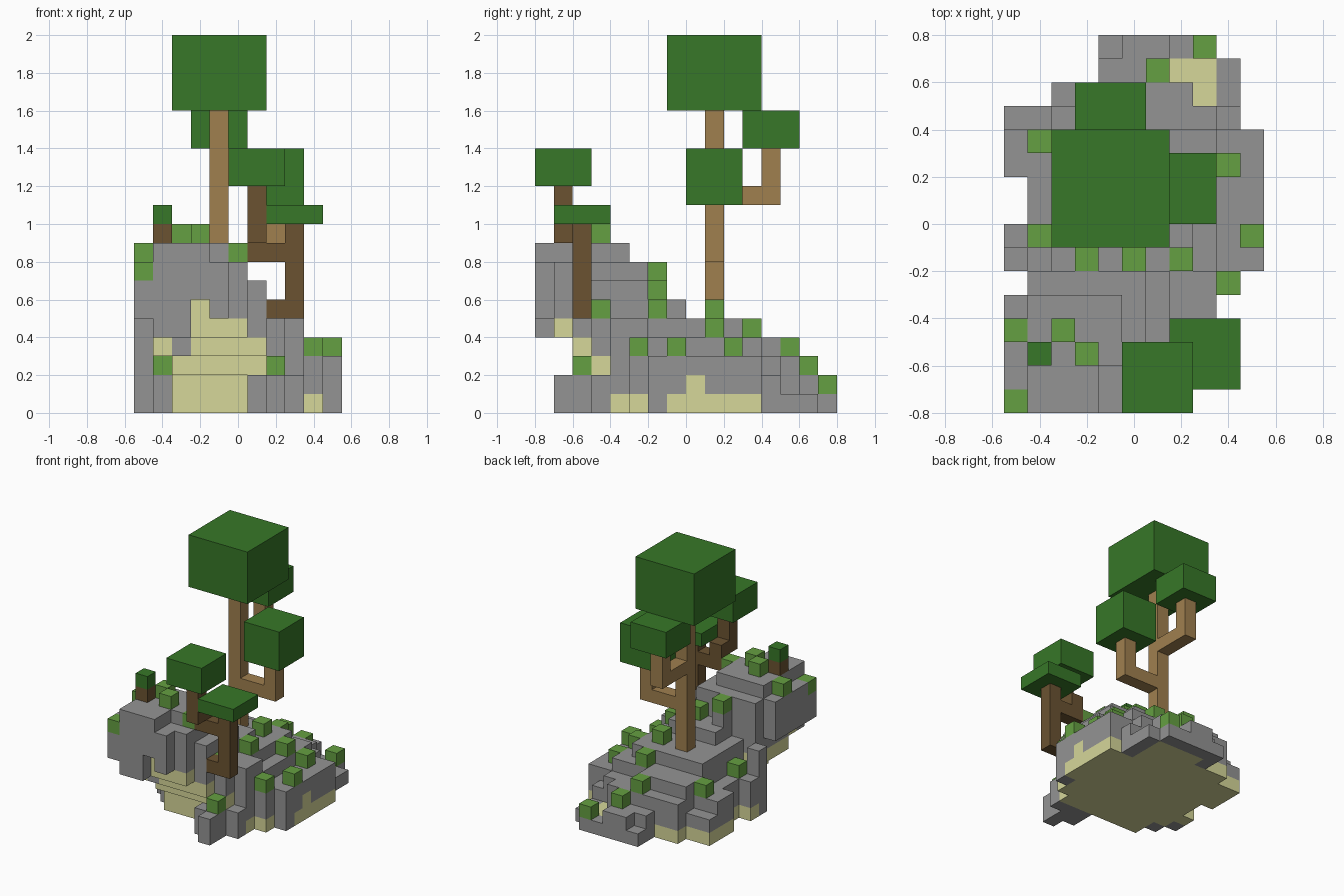
import bpy
import bmesh
from mathutils import Vector

if "Cube" in bpy.data.objects:
    bpy.data.objects.remove(bpy.data.objects["Cube"], do_unlink=True)

UNIT = 0.1
ORIGIN = Vector((-0.55, -0.8, 0))


def make_material(name, colour):
    mat = bpy.data.materials.new(name)
    mat.use_nodes = True
    mat.diffuse_color = (*colour, 1)
    shader = next(n for n in mat.node_tree.nodes if n.type == "BSDF_PRINCIPLED")
    shader.inputs["Base Color"].default_value = (*colour, 1)
    shader.inputs["Roughness"].default_value = 0.9
    return mat


rock = make_material("rock grey", (0.295, 0.295, 0.295))
sand = make_material("pale sand", (0.67, 0.68, 0.32))
moss = make_material("moss green", (0.13, 0.35, 0.054))
leaf = make_material("leaf green", (0.038, 0.185, 0.021))
light_bark = make_material("light bark", (0.35, 0.215, 0.078))
dark_bark = make_material("dark bark", (0.145, 0.086, 0.031))


def add_object(name, bm, materials):
    mesh = bpy.data.meshes.new(name)
    bm.to_mesh(mesh)
    bm.free()
    for mat in materials:
        mesh.materials.append(mat)
    obj = bpy.data.objects.new(name, mesh)
    bpy.context.collection.objects.link(obj)
    return obj


def add_box(name, mat, x, y, z):
    """Box spanning (start, end) block ranges on each axis."""
    bm = bmesh.new()
    bmesh.ops.create_cube(bm, size=1)
    low, high = (Vector(corner) for corner in zip(x, y, z))
    for v in bm.verts:
        v.co = ORIGIN + UNIT * ((low + high) / 2 + v.co * (high - low))
    return add_object(name, bm, [mat])


def add_blocks(name, cells, materials):
    """Outer skin of a set of unit blocks, with flat areas merged."""
    bm = bmesh.new()
    corners = {}
    for cell, index in cells.items():
        for axis in range(3):
            for side in (-1, 1):
                step = Vector((0, 0, 0))
                step[axis] = side
                if tuple(int(c) for c in Vector(cell) + step) in cells:
                    continue
                u, w = Vector((0, 0, 0)), Vector((0, 0, 0))
                u[(axis + 1) % 3] = side
                w[(axis + 2) % 3] = 1
                middle = Vector(cell) + Vector((1, 1, 1)) / 2 + step / 2
                loop = []
                for a, b in ((-1, -1), (1, -1), (1, 1), (-1, 1)):
                    point = middle + (a * u + b * w) / 2
                    key = tuple(round(c) for c in point)
                    if key not in corners:
                        corners[key] = bm.verts.new(ORIGIN + UNIT * Vector(key))
                    loop.append(corners[key])
                face = bm.faces.get(loop) or bm.faces.new(loop)
                face.material_index = index
    bmesh.ops.dissolve_limit(bm, angle_limit=0.01, verts=bm.verts[:],
                             edges=bm.edges[:], delimit={"MATERIAL"})
    bmesh.ops.triangulate(bm, faces=[f for f in bm.faces if len(f.verts) > 4])
    return add_object(name, bm, materials)


# Island outline per row, ridge height along y, and slope limits across x
row_start = (0, 0, 0, 0, 0, 1, 0, 0, 1, 1, 0, 0, 0, 2, 4, 4)
row_end = (5, 6, 7, 8, 9, 10, 11, 11, 11, 11, 11, 11, 10, 10, 10, 9)
ridge = (9, 9, 9, 9, 9, 8, 7, 6, 5, 5, 5, 4, 4, 3, 2, 1)
cliff_limit = (8, 9, 9, 9, 9, 8, 7, 5, 5, 3, 3)
slope_limit = (3, 3, 5, 7, 6, 6, 6, 5, 4, 3, 3)
lip_floor = (5, 4, 4, 6, 5)

# Single columns that break the regular slope
uneven = {(0, 0): 7, (4, 0): 8, (4, 1): 8, (0, 6): 5,
          (0, 12): 2, (1, 12): 2, (6, 12): 3, (7, 12): 3, (8, 12): 3,
          (9, 12): 2, (8, 13): 1, (9, 13): 1, (7, 14): 1, (8, 14): 1,
          (9, 14): 1, (5, 15): 2, (6, 15): 2}


def in_outline(i, j):
    return 0 <= j < len(ridge) and row_start[j] <= i < row_end[j]


def top_height(i, j):
    limit = cliff_limit if j < 6 else slope_limit
    return uneven.get((i, j), min(ridge[j], limit[i]))


def under_height(i, j):
    """Underside of the rock, rising towards the front and left overhang."""
    if j == 0:
        return lip_floor[i]
    if i == 0 and j < 5:
        return 5
    if i == 1 and 2 <= j < 6:
        return 3
    return max(0, 5 - j) if j < 4 else 0


def is_sand(i, j, k):
    if j == 0 or i == 0 and j < 5 or i == 2 and j < 3:
        return False
    if j < 4 or i == 1 and j < 6:
        return k <= under_height(i, j) or (i == 3 and j == 1 and k == 5)
    if j < 6 and 2 <= i <= 5:
        return k < 3
    if (i, j, k) == (10, 8, 1):
        return True
    if k > 0:
        return False
    # Sandy floor inside, with rock reaching the ground along the back rim
    interior = all(in_outline(i + a, j + b)
                   for a, b in ((1, 0), (-1, 0), (0, 1), (0, -1)))
    return interior or j != 6 and j <= (13 if i < 6 else 11)


# Rocky island with overhanging front cliff
island = {}
for j in range(len(ridge)):
    for i in range(row_start[j], row_end[j]):
        for k in range(under_height(i, j), top_height(i, j)):
            island[i, j, k] = int(is_sand(i, j, k))

# Low boulders beneath the overhang, two of them topped with moss
for i, j in ((7, 1), (6, 2), (7, 2), (6, 3), (7, 3), (8, 3), (1, 5)):
    for k in range(2):
        island[i, j, k] = 0
for tuft in ((7, 2, 2), (1, 5, 2)):
    island[tuft] = 2

add_blocks("rocky_island", island, [rock, sand, moss])

# Moss tufts sitting on the rock surface
tufts = ((8, 15), (6, 14), (5, 13), (1, 11), (9, 10), (10, 7), (9, 5),
         (7, 6), (5, 6), (3, 6), (1, 7), (0, 3), (2, 3), (3, 2), (0, 0),
         (5, 2), (7, 3), (8, 9), (6, 9), (6, 11))
for i, j in tufts:
    k = top_height(i, j)
    add_box("moss_tuft", moss, (i, i + 1), (j, j + 1), (k, k + 1))

# Tall tree
add_box("tall_trunk", light_bark, (4, 5), (9, 10), (5, 16))
add_box("tall_crown", leaf, (2, 7), (7, 12), (16, 20))
add_box("back_branch", light_bark, (4, 5), (10, 13), (11, 12))
add_box("back_branch_upright", light_bark, (4, 5), (12, 13), (12, 14))
add_box("back_crown", leaf, (3, 6), (11, 14), (14, 16))
add_box("side_branch", light_bark, (5, 8), (9, 10), (8, 9))
add_box("side_branch_upright", light_bark, (7, 8), (9, 10), (9, 11))
add_box("side_crown", leaf, (6, 9), (8, 11), (11, 14))

# Cliff tree growing out of the rock face
add_box("cliff_tree_root", dark_bark, (7, 9), (2, 3), (5, 6))
add_box("cliff_tree_trunk", dark_bark, (8, 9), (2, 3), (6, 10))
add_box("cliff_tree_arm", dark_bark, (6, 8), (2, 3), (8, 9))
add_box("cliff_tree_elbow", dark_bark, (6, 7), (1, 3), (9, 10))
add_box("cliff_tree_upright", dark_bark, (6, 7), (1, 2), (10, 12))
add_box("cliff_tree_high_crown", leaf, (5, 8), (0, 3), (12, 14))
add_box("cliff_tree_low_crown", leaf, (7, 10), (1, 4), (10, 11))

# Sapling
add_box("sapling_trunk", dark_bark, (1, 2), (2, 3), (9, 10))
add_box("sapling_crown", leaf, (1, 2), (2, 3), (10, 11))
